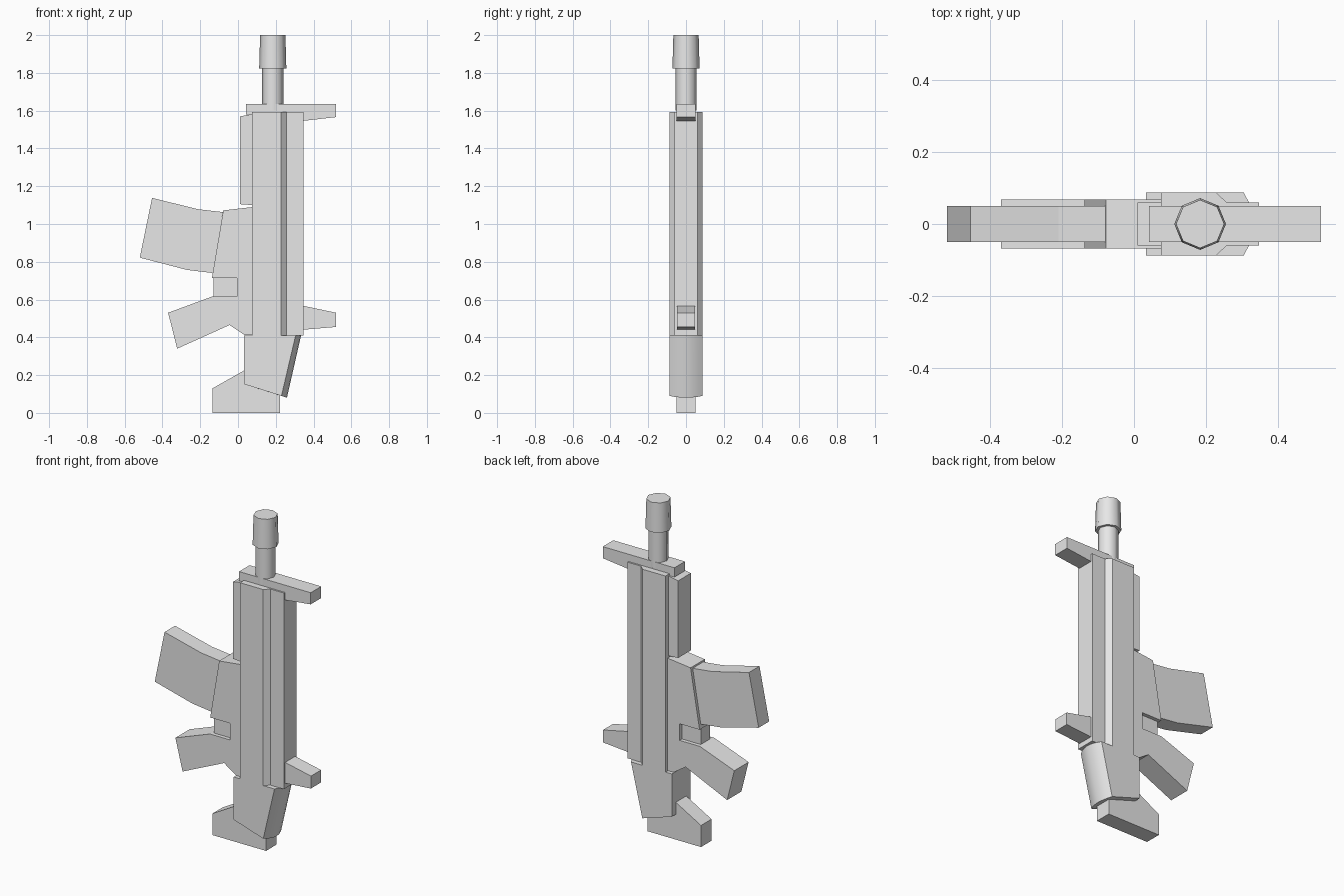
import bpy, bmesh, math

cube = bpy.data.objects.get("Cube")
if cube:
    bpy.data.objects.remove(cube, do_unlink=True)

grey = bpy.data.materials.new("plain_grey")
grey.use_nodes = True
grey.diffuse_color = (0.8, 0.8, 0.8, 1)
grey.node_tree.nodes["Principled BSDF"].inputs["Base Color"].default_value = (0.8, 0.8, 0.8, 1)


def loft(name, rings, smooth=None):
    """Skin a list of matching point rings and cap both ends."""
    bm = bmesh.new()
    loops = [[bm.verts.new(p) for p in ring] for ring in rings]
    n = len(loops[0])
    for a, b in zip(loops, loops[1:]):
        for i in range(n):
            j = (i + 1) % n
            bm.faces.new((a[i], a[j], b[j], b[i]))
    bm.faces.new(loops[0])
    bm.faces.new(loops[-1])
    bmesh.ops.recalc_face_normals(bm, faces=bm.faces)
    mesh = bpy.data.meshes.new(name)
    bm.to_mesh(mesh)
    bm.free()
    mesh.materials.append(grey)
    obj = bpy.data.objects.new(name, mesh)
    bpy.context.collection.objects.link(obj)
    if smooth:
        bpy.ops.object.select_all(action='DESELECT')
        obj.select_set(True)
        bpy.context.view_layer.objects.active = obj
        bpy.ops.object.shade_smooth_by_angle(angle=math.radians(smooth))
    return obj


def plate(name, half, outline):
    """Side outline (x, z) extruded evenly across y."""
    return loft(name, [[(x, y, z) for x, z in outline] for y in (-half, half)])


def turned(name, profile, x=0.184, sides=8):
    """Round part about a vertical axis from (radius, z) pairs."""
    turn = [math.tau * i / sides for i in range(sides)]
    return loft(name, [[(x + r * math.cos(a), r * math.sin(a), z) for a in turn]
                       for r, z in profile], smooth=50)


# Receiver: wide section with chamfers stepping to a narrower rail
half_section = [(0.075, 0.088), (0.228, 0.088), (0.258, 0.06), (0.348, 0.06)]
section = half_section + [(x, -y) for x, y in reversed(half_section)]
loft("receiver", [[(x, y, z) for x, y in section] for z in (0.41, 1.592)])

# Stock: side outline with a gently rounded back
bulge = [(0.088, 0.0), (0.06, 0.015), (0.03, 0.025), (0.0, 0.029)]
layers = [(-y, d) for y, d in bulge] + [(y, d) for y, d in bulge[-2::-1]]
loft("stock", [[(0.033, y, 0.41), (0.305 + d, y, 0.41),
                (0.23 + d, y, 0.09 - d * 0.33), (0.033, y, 0.152)]
               for y, d in layers], smooth=25)

# Butt plate
plate("butt", 0.05, [(0.06, 0.24), (-0.135, 0.13), (-0.135, 0), (0.222, 0), (0.222, 0.15)])

# Lower housing with magazine well and pistol grip
plate("lower_housing", 0.068, [
    (0.08, 1.09), (-0.078, 1.072), (-0.138, 0.715), (-0.005, 0.715), (-0.005, 0.615),
    (-0.14, 0.615), (-0.37, 0.53), (-0.322, 0.34), (-0.045, 0.465), (0.035, 0.412), (0.08, 0.412)])
plate("trigger_guard", 0.045, [(-0.13, 0.72), (0.0, 0.72), (0.0, 0.61), (-0.13, 0.61)])

# Curved magazine
plate("magazine", 0.05, [
    (-0.08, 1.063), (-0.21, 1.078), (-0.455, 1.138), (-0.52, 0.822), (-0.27, 0.757), (-0.13, 0.74)])

# Handguard under the barrel
plate("handguard", 0.06, [(0.01, 1.57), (0.08, 1.582), (0.08, 1.1), (0.01, 1.105)])

# Sights
plate("front_sight", 0.05, [
    (0.042, 1.636), (0.52, 1.636), (0.52, 1.566), (0.345, 1.546), (0.3, 1.58), (0.042, 1.58)])
plate("rear_sight", 0.048, [(0.34, 0.568), (0.52, 0.53), (0.52, 0.455), (0.34, 0.44)])

# Barrel and muzzle
turned("barrel", [(0.056, 1.6), (0.056, 1.83)])
turned("muzzle", [(0.072, 1.822), (0.067, 2.0)])
